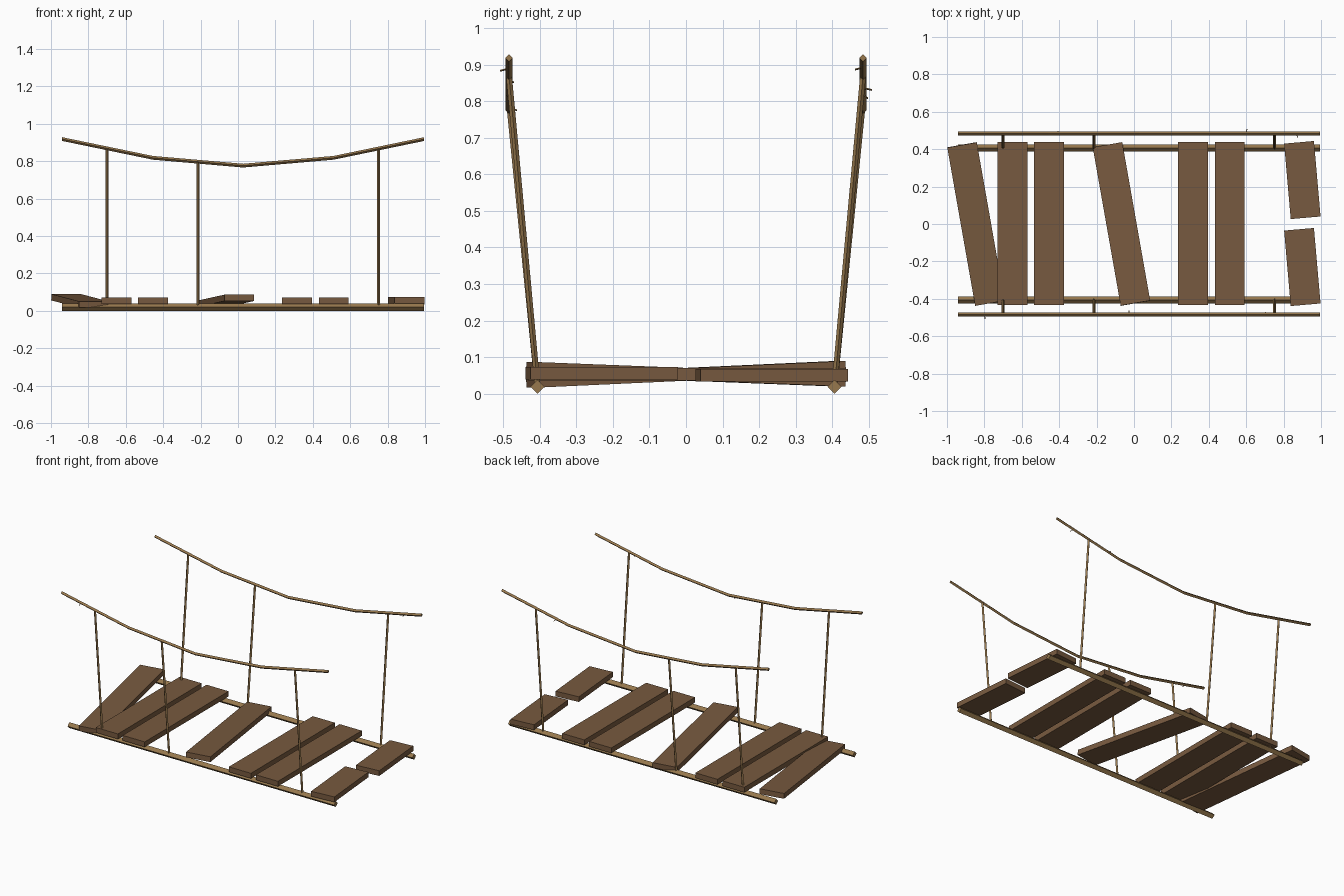
import bpy
import bmesh
from math import radians
from mathutils import Vector, Euler

cube = bpy.data.objects.get("Cube")
if cube:
    bpy.data.objects.remove(cube, do_unlink=True)


def material(name, rgb):
    mat = bpy.data.materials.new(name)
    mat.use_nodes = True
    mat.diffuse_color = (*rgb, 1)
    mat.node_tree.nodes["Principled BSDF"].inputs["Base Color"].default_value = (*rgb, 1)
    return mat


WOOD = material("brown wood", (0.187, 0.102, 0.05))
ROPE = material("tan rope", (0.31, 0.188, 0.075))


def add_object(name, bm, mat):
    bmesh.ops.recalc_face_normals(bm, faces=bm.faces)
    mesh = bpy.data.meshes.new(name)
    bm.to_mesh(mesh)
    bm.free()
    mesh.materials.append(mat)
    obj = bpy.data.objects.new(name, mesh)
    bpy.context.collection.objects.link(obj)
    return obj


def rope(name, points, radius, u, v):
    """Four-sided rope along points, its diamond section spanned by axes u and v."""
    bm = bmesh.new()
    u, v = Vector(u) * radius, Vector(v) * radius
    rings = [[bm.verts.new(Vector(p) + d) for d in (u, v, -u, -v)] for p in points]
    for a, b in zip(rings, rings[1:]):
        for i in range(4):
            j = (i + 1) % 4
            bm.faces.new((a[i], a[j], b[j], b[i]))
    bm.faces.new(rings[0])
    bm.faces.new(rings[-1])
    return add_object(name, bm, ROPE)


def plank(name, x, y, z, length, turn=0, tilt=0):
    bm = bmesh.new()
    bmesh.ops.create_cube(bm, size=1)
    bmesh.ops.scale(bm, vec=(0.16, length, 0.034), verts=bm.verts)
    obj = add_object(name, bm, WOOD)
    obj.location = (x, y, z)
    obj.rotation_euler = Euler((radians(tilt), 0, radians(turn)))


X, Y, Z = (1, 0, 0), (0, 1, 0), (0, 0, 1)
START, END = -0.94, 0.995
RAIL_Z = (0.918, 0.818, 0.776, 0.818, 0.918)
STEP = (END - START) / (len(RAIL_Z) - 1)


def rail_height(x):
    i = min(int((x - START) / STEP), len(RAIL_Z) - 2)
    t = (x - START) / STEP - i
    return RAIL_Z[i] * (1 - t) + RAIL_Z[i + 1] * t


# Floor ropes, sagging hand ropes and hanger ropes on both sides
for side, s in (("front", -1), ("back", 1)):
    floor_y, rail_y = s * 0.406, s * 0.484
    rope(side + "_floor_rope", [(START, floor_y, 0.019), (END, floor_y, 0.019)], 0.019, Y, Z)
    rail = [(START + i * STEP, rail_y, z) for i, z in enumerate(RAIL_Z)]
    rope(side + "_hand_rope", rail, 0.01, Y, Z)
    for n, x in enumerate((-0.7, -0.215, 0.752)):
        rope(f"{side}_hanger_{n + 1}", [(x, floor_y, 0.02), (x, rail_y, rail_height(x))],
             0.008, X, Y)

# Frayed fibres sticking out of the hand ropes: x, side, reach in y
for n, (x, s, reach) in enumerate([(-0.8, -1, -0.024), (-0.03, -1, 0.022), (0.7, -1, 0.014),
                                   (0.6, 1, 0.025), (0.87, 1, -0.022), (-0.41, 1, 0.014)]):
    y, z = s * 0.484, rail_height(x)
    rope(f"frayed_fibre_{n + 1}", [(x, y, z), (x + 0.004, y + reach, z - 0.006)], 0.0025, X, Z)

# Straight planks
for n, x in enumerate((-0.65, -0.455, 0.316, 0.512)):
    plank(f"straight_plank_{n + 1}", x, 0.003, 0.053, 0.87)

# Loose planks, turned and tipped
plank("loose_plank_end", -0.845, 0, 0.053, 0.86, 10, 2.6)
plank("loose_plank_middle", -0.067, 0, 0.053, 0.86, 10, -2.2)

# Broken plank in two halves
plank("broken_plank_back", 0.9, 0.235, 0.05, 0.405, 5)
plank("broken_plank_front", 0.9, -0.23, 0.056, 0.405, 5)
